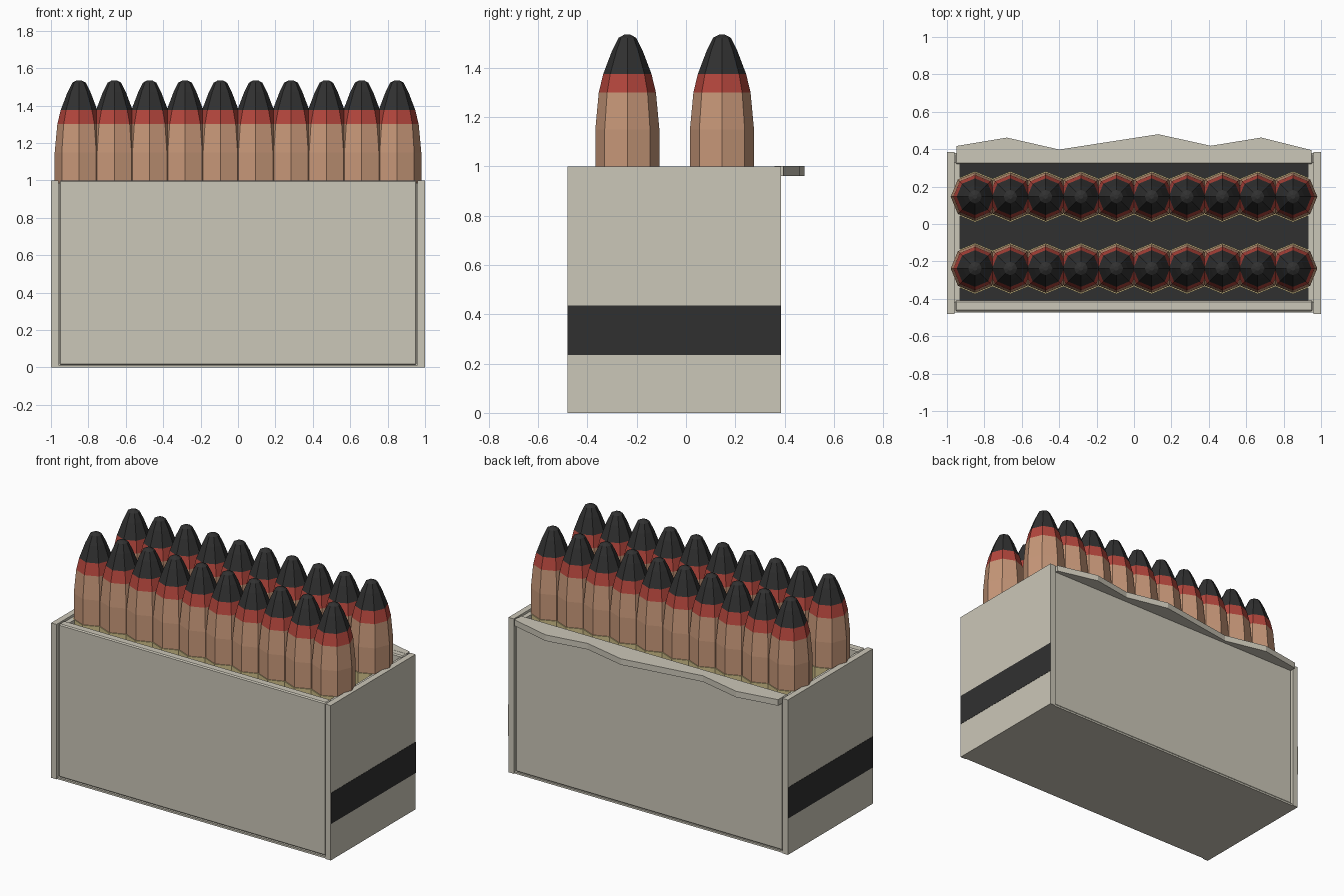
import bpy, bmesh
from math import cos, sin, pi

if "Cube" in bpy.data.objects:
    bpy.data.objects.remove(bpy.data.objects["Cube"])


def material(name, color):
    m = bpy.data.materials.new(name)
    m.diffuse_color = (*color, 1)
    m.use_nodes = True
    m.node_tree.nodes["Principled BSDF"].inputs["Base Color"].default_value = m.diffuse_color
    return m


CREAM = material("cream_card", (0.60, 0.57, 0.48))
DARK = material("charcoal", (0.03, 0.03, 0.03))
COPPER = material("copper", (0.57, 0.31, 0.19))
RED = material("red_band", (0.45, 0.06, 0.045))
BRASS = material("brass", (0.60, 0.50, 0.24))


def add_object(name, bm, mats):
    bmesh.ops.recalc_face_normals(bm, faces=bm.faces)
    me = bpy.data.meshes.new(name)
    bm.to_mesh(me)
    bm.free()
    for m in mats:
        me.materials.append(m)
    ob = bpy.data.objects.new(name, me)
    bpy.context.collection.objects.link(ob)
    return ob


def box(name, lo, hi, mat, bevel=0):
    bm = bmesh.new()
    bmesh.ops.create_cube(bm, size=1)
    for v in bm.verts:
        v.co = [(a + b) / 2 + c * (b - a) for a, b, c in zip(lo, hi, v.co)]
    ob = add_object(name, bm, [mat])
    if bevel:
        mod = ob.modifiers.new("bevel", 'BEVEL')
        mod.width, mod.segments = bevel, 1
    return ob


def lathe(name, profile, mats, x, y, sides=8):
    """profile: (radius, z, material index of the band above)"""
    bm = bmesh.new()
    rings = [[bm.verts.new((x + r * cos(2 * pi * i / sides),
                            y + r * sin(2 * pi * i / sides), z))
              for i in range(sides)] for r, z, _ in profile]
    for (a, b), (_, _, mi) in zip(zip(rings, rings[1:]), profile):
        for i in range(sides):
            j = (i + 1) % sides
            bm.faces.new((a[i], a[j], b[j], b[i])).material_index = mi
    bm.faces.new(rings[0][::-1]).material_index = profile[0][2]
    bm.faces.new(rings[-1]).material_index = profile[-1][2]
    return add_object(name, bm, mats)


# carton base, floor and long walls
box("base", (-0.96, -0.474, 0), (0.96, 0.38, 0.012), CREAM)
box("dark_floor", (-0.94, -0.42, 0.012), (0.94, 0.33, 0.05), DARK)
box("front_wall", (-0.955, -0.467, 0.012), (0.955, -0.41, 1), CREAM, 0.007)
box("back_wall", (-0.955, 0.32, 0.012), (0.955, 0.376, 1), CREAM, 0.007)

# end walls with inner liners and dark stripes
for s, side in ((-1, "left"), (1, "right")):
    def end_box(name, x0, x1, y0, y1, z0, z1, mat):
        xa, xb = sorted((s * x0, s * x1))
        box(f"{side}_{name}", (xa, y0, z0), (xb, y1, z1), mat)
    end_box("end_wall", 0.96, 0.9985, -0.48, 0.386, 0, 1, CREAM)
    end_box("end_liner", 0.93, 0.96, -0.42, 0.33, 0.012, 0.985, CREAM)
    end_box("stripe", 0.998, 1.0, -0.48, 0.386, 0.235, 0.435, DARK)

# torn flap along the back rim
torn = [(-0.95, 0.36), (-0.95, 0.417), (-0.68, 0.462), (-0.40, 0.398), (0.13, 0.48),
        (0.41, 0.418), (0.68, 0.462), (0.95, 0.395), (0.95, 0.36)]
bm = bmesh.new()
face = bm.faces.new([bm.verts.new((x, y, 0.962)) for x, y in torn])
ext = bmesh.ops.extrude_face_region(bm, geom=[face], use_keep_orig=True)
bmesh.ops.translate(bm, vec=(0, 0, 0.039),
                    verts=[g for g in ext["geom"] if isinstance(g, bmesh.types.BMVert)])
add_object("torn_flap", bm, [CREAM])

# two rows of ten cartridges
case = [(0.136, 0.05, 0), (0.136, 0.985, 0)]
tip = [(0.13, 0.96, 0), (0.13, 1.15, 0), (0.116, 1.30, 1), (0.098, 1.375, 2),
       (0.062, 1.47, 2), (0.036, 1.522, 2), (0.012, 1.535, 2)]
for row, y in enumerate((-0.238, 0.146)):
    for i in range(10):
        x = -0.85 + i * 1.7 / 9
        lathe(f"case_{row}_{i}", case, [BRASS], x, y)
        lathe(f"bullet_{row}_{i}", tip, [COPPER, RED, DARK], x, y)
